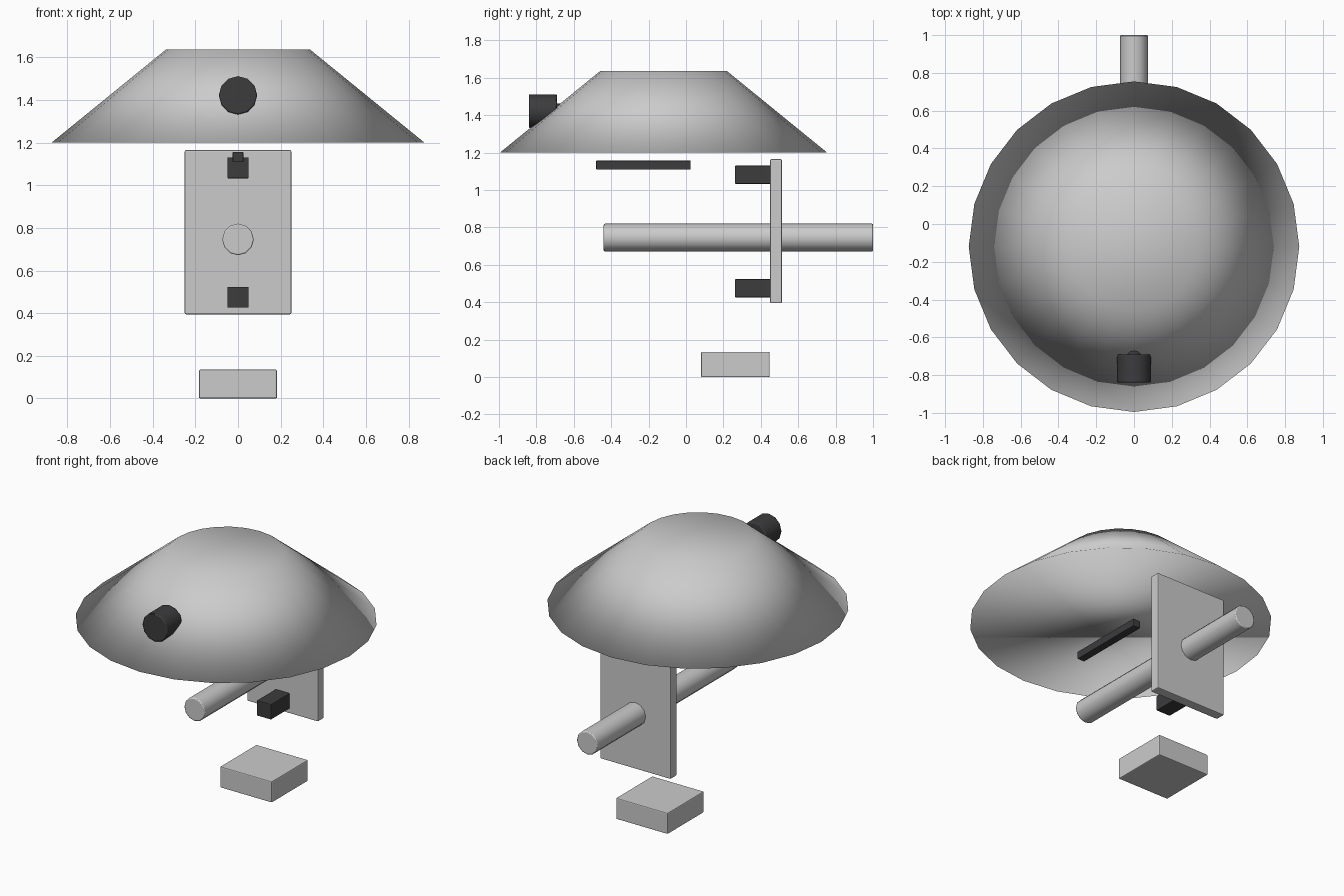
import bpy, math

if "Cube" in bpy.data.objects:
    bpy.data.objects.remove(bpy.data.objects["Cube"])

dark = bpy.data.materials.new("dark_grey")
dark.diffuse_color = (0.045, 0.045, 0.048, 1)
dark.use_nodes = True
dark.node_tree.nodes["Principled BSDF"].inputs["Base Color"].default_value = dark.diffuse_color


def finish(ob, name, bevel=0.0, mat=None):
    ob.name = name
    if bevel:
        m = ob.modifiers.new("bevel", 'BEVEL')
        m.width = bevel
        m.segments = 2
        m.limit_method = 'ANGLE'
        m.angle_limit = math.radians(50)
    if mat:
        ob.data.materials.append(mat)
    return ob


def box(name, x, y, z, bevel=0.006, mat=None):
    """Box spanning the given (min, max) ranges."""
    spans = (x, y, z)
    bpy.ops.mesh.primitive_cube_add(size=1, location=[(a + b) / 2 for a, b in spans])
    ob = bpy.context.object
    ob.scale = [b - a for a, b in spans]
    bpy.ops.object.transform_apply(location=False, rotation=False, scale=True)
    return finish(ob, name, bevel, mat)


def rod_y(name, r, y0, y1, z, sides=12, bevel=0.006, mat=None):
    """Cylinder lying along y."""
    bpy.ops.mesh.primitive_cylinder_add(vertices=sides, radius=r, depth=y1 - y0,
                                        location=(0, (y0 + y1) / 2, z),
                                        rotation=(math.pi / 2, 0, 0))
    ob = bpy.context.object
    bpy.ops.object.shade_smooth_by_angle(angle=math.radians(40))
    return finish(ob, name, bevel, mat)


# Closed, fully smooth-shaded conical shade
bpy.ops.mesh.primitive_cone_add(vertices=24, radius1=0.875, radius2=0.338,
                                depth=0.437, location=(0, -0.12, 1.4185))
shade = bpy.context.object
bpy.ops.object.shade_smooth()
finish(shade, "shade")

# Knob on the front of the shade, with its short stem
rod_y("knob", 0.09, -0.84, -0.69, 1.422, mat=dark)
rod_y("knob_stem", 0.043, -0.70, -0.56, 1.42, bevel=0, mat=dark)

# Upright plate with a through rod
box("back_plate", (-0.25, 0.25), (0.45, 0.513), (0.395, 1.165))
rod_y("cross_rod", 0.074, -0.44, 1.0, 0.746)

# Two dark blocks on the plate and a thin bar beneath the shade
for name, z in (("lower_block", 0.475), ("upper_block", 1.082)):
    box(name, (-0.05, 0.05), (0.262, 0.455), (z - 0.049, z + 0.049), 0.004, dark)
box("under_bar", (-0.025, 0.025), (-0.48, 0.025), (1.109, 1.157), 0.003, dark)

# Low block on the floor
box("foot_block", (-0.183, 0.183), (0.08, 0.447), (0, 0.135))
